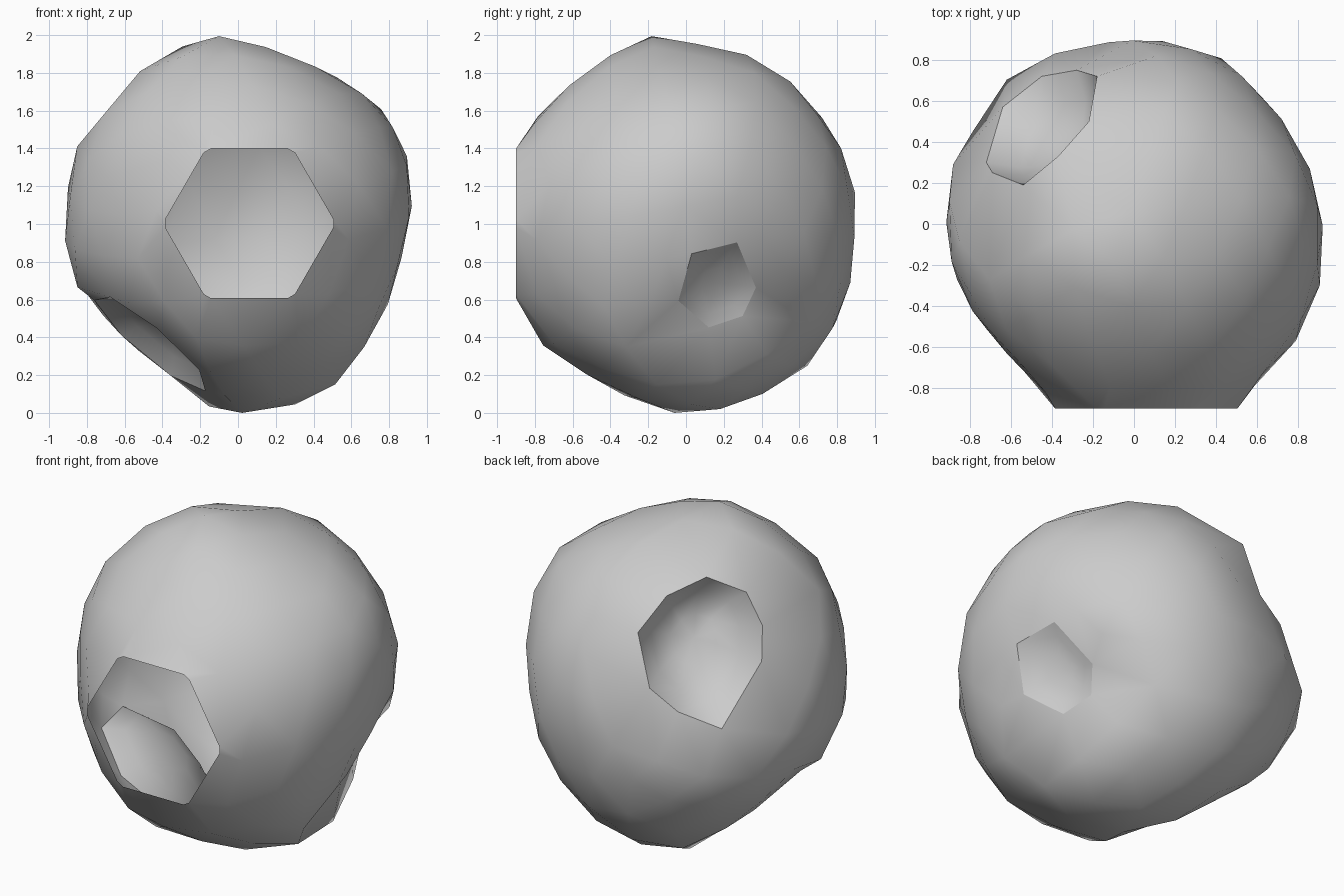
import bpy, bmesh
from math import atan2, pi, cos, sin, floor, exp
from mathutils import Vector

old = bpy.data.objects.get("Cube")
if old:
    bpy.data.objects.remove(old)

# Body radius in hundredths, every 15 degrees around the three main planes
XZ = [92, 97, 96, 95, 92, 95, 92, 96, 97, 97, 96, 93,
      91, 93, 90, 86, 92, 97, 99, 100, 102, 101, 95, 91]
YZ = [90, 92, 92, 93, 96, 96, 98, 99, 95, 97, 99, 96,
      93, 96, 100, 100, 95, 97, 99, 99, 99, 101, 97, 91]
XY = [92, 90, 89, 88, 92, 91, 90, 89, 95, 98, 95, 93,
      92, 91, 89, 88, 93, 92, 92, 95, 101, 98, 98, 96]

# Local swells and hollows: direction, change of radius, width
PEAK = Vector((-.1, -.18, .98)).normalized()
SWELLS = [(PEAK, .05, .25),
          (Vector((.18, 0, .95)), -.05, .2),
          (Vector((0, .05, -1)), .02, .3),
          (Vector((.78, .2, .6)), .03, .3),
          (Vector((.4, .64, -.63)), -.06, .3),
          (Vector((.71, .17, -.33)), -.12, .35)]


def ring_value(table, a, b):
    t = (atan2(b, a) / (2 * pi)) % 1 * len(table)
    i, f = floor(t), t - floor(t)
    n = len(table)
    return (table[i % n] * (1 - f) + table[(i + 1) % n] * f) / 100


def body_radius(n):
    parts = ((n.y, ring_value(XZ, n.x, n.z)),
             (n.x, ring_value(YZ, n.y, n.z)),
             (n.z, ring_value(XY, n.x, n.y)))
    weights = [1 / (p * p + .03) for p, r in parts]
    radius = sum(w * r for w, (p, r) in zip(weights, parts)) / sum(weights)
    return radius + sum(d * exp(-(n.angle(c) / w) ** 2) for c, d, w in SWELLS)


def flat_rim(centre, normal, radius, angles):
    q = Vector(normal).to_track_quat('Z', 'Y')
    return [Vector(centre) + q @ Vector((radius * cos(a), radius * sin(a), 0)) for a in angles]


def even(count, turn=0.0):
    return [turn + i * 2 * pi / count for i in range(count)]


# Openings: rim points, sinking direction, bowl depth (0 = open hole)
chamfered = [a + s for a in even(6) for s in (-.05, .05)]
back_rim = [(-.54, .19, .70), (-.37, .33, .80), (-.22, .50, .71),
            (-.18, .72, .56), (-.28, .75, .26), (-.45, .72, .15),
            (-.64, .57, .04), (-.72, .30, .37), (-.69, .25, .56)]
side_rim = [(.87, .03, -.16), (.80, .27, -.1), (.61, .37, -.34),
            (.56, .30, -.49), (.61, .12, -.55), (.76, -.04, -.41)]
openings = [
    (flat_rim((.06, -.9, 0), (0, -1, 0), .445, chamfered), (0, 1, 0), 0),
    (flat_rim((-.46, -.13, -.63), (-.63, -.2, -.75), .39, even(7, .3)), (.63, .2, .75), .12),
    ([Vector(p) for p in back_rim], (.78, -.64, -.2), .2),
    ([Vector(p) for p in side_rim], (-.79, -.38, .48), .05),
]
centres = [sum(rim, Vector()) / len(rim) for rim, s, d in openings]

# Spread the surface points over a unit sphere, leaving room for openings
bm = bmesh.new()
bmesh.ops.create_icosphere(bm, subdivisions=3, radius=1)
turn = Vector((0, 0, 1)).rotation_difference(PEAK)
directions = [turn @ v.co.normalized() for v in bm.verts]
bm.clear()
target = {}
for n in directions:
    clear = True
    for c, (rim, s, d) in zip(centres, openings):
        if n.angle(c) < max(c.angle(p) for p in rim) + .08:
            clear = False
    if clear:
        p = n * body_radius(n)
        p.y = max(p.y, -.9)
        target[bm.verts.new(n)] = p
loops = []
for rim, s, d in openings:
    loop = []
    for p in rim:
        v = bm.verts.new(p.normalized())
        target[v] = p
        loop.append(v)
    loops.append(loop)

# Skin the sphere, uncover the openings, then move points to their places
bmesh.ops.convex_hull(bm, input=list(bm.verts))
caps = [f for f in bm.faces if any(all(v in loop for v in f.verts) for loop in loops)]
bmesh.ops.delete(bm, geom=caps, context='FACES')
for v, p in target.items():
    v.co = p

# Sunken bowls
for c, (rim, sinking, depth), loop in zip(centres, openings, loops):
    if not depth:
        continue
    inward = Vector(sinking).normalized() * depth
    previous = loop
    for scale, sink in ((.72, .6), (.36, .92)):
        ring = [bm.verts.new(c + (v.co - c) * scale + inward * sink) for v in loop]
        for i in range(len(loop)):
            j = (i + 1) % len(loop)
            bm.faces.new((previous[i], previous[j], ring[j], ring[i]))
        previous = ring
    tip = bm.verts.new(c + inward)
    for i in range(len(loop)):
        bm.faces.new((previous[i], previous[(i + 1) % len(loop)], tip))

bmesh.ops.recalc_face_normals(bm, faces=list(bm.faces))
for f in bm.faces:
    f.smooth = True

# Crisp rims
for loop in loops:
    for i, v in enumerate(loop):
        e = bm.edges.get((v, loop[(i + 1) % len(loop)]))
        if e:
            e.smooth = False

# Stand on the ground
low = min(v.co.z for v in bm.verts)
bmesh.ops.translate(bm, verts=list(bm.verts), vec=(0, 0, -low))

mesh = bpy.data.meshes.new("cratered_rock")
bm.to_mesh(mesh)
bm.free()
rock = bpy.data.objects.new("cratered_rock", mesh)
bpy.context.collection.objects.link(rock)

# Plain grey stone
grey = bpy.data.materials.new("stone_grey")
grey.use_nodes = True
colour = (.6, .6, .6, 1)
grey.diffuse_color = colour
for node in grey.node_tree.nodes:
    if node.type == 'BSDF_PRINCIPLED':
        node.inputs["Base Color"].default_value = colour
        node.inputs["Roughness"].default_value = .9
mesh.materials.append(grey)
